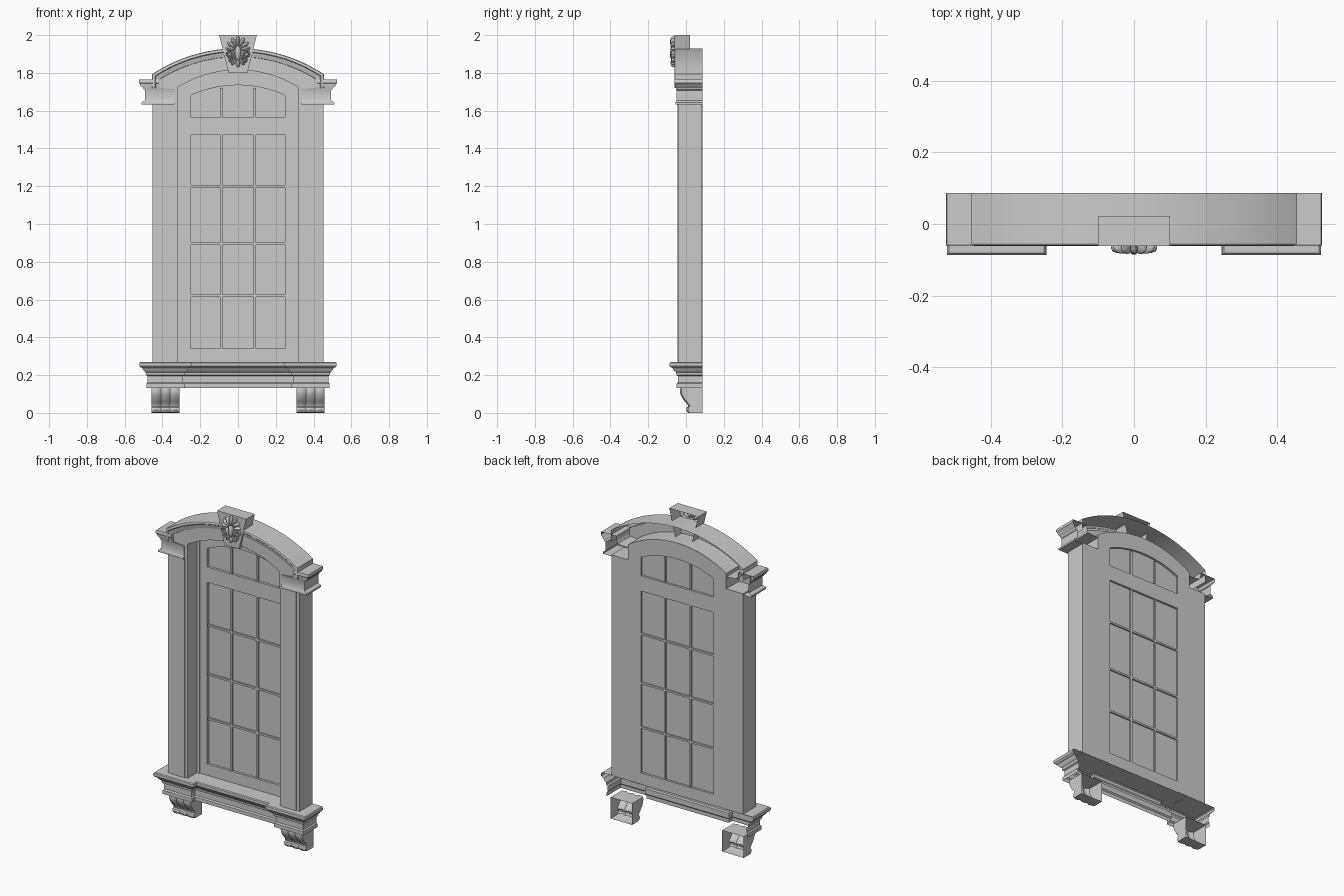
import bpy, bmesh, math
from mathutils import Matrix

if "Cube" in bpy.data.objects:
    bpy.data.objects.remove(bpy.data.objects["Cube"])

BACK = 0.087


def finish(name, bm):
    bmesh.ops.remove_doubles(bm, verts=bm.verts, dist=1e-5)
    bmesh.ops.recalc_face_normals(bm, faces=bm.faces)
    me = bpy.data.meshes.new(name)
    bm.to_mesh(me)
    bm.free()
    ob = bpy.data.objects.new(name, me)
    bpy.context.collection.objects.link(ob)
    bpy.ops.object.select_all(action='DESELECT')
    ob.select_set(True)
    bpy.context.view_layer.objects.active = ob
    bpy.ops.object.shade_smooth_by_angle(angle=math.radians(30))
    return ob


def grid(name, rows, caps=False):
    """Skin a list of equally long point rows; caps fills first and last row."""
    bm = bmesh.new()
    vs = [[bm.verts.new(p) for p in r] for r in rows]
    for a, b in zip(vs, vs[1:]):
        for i in range(len(a) - 1):
            bm.faces.new((a[i], a[i + 1], b[i + 1], b[i]))
    if caps:
        bm.faces.new(vs[0])
        bm.faces.new(vs[-1])
    return finish(name, bm)


def prism(name, pts, y0, y1, back=True):
    """Extrude an x-z outline along y."""
    bm = bmesh.new()
    f = [bm.verts.new((x, y0, z)) for x, z in pts]
    b = [bm.verts.new((x, y1, z)) for x, z in pts]
    bm.faces.new(f)
    if back:
        bm.faces.new(b)
    for i in range(len(pts)):
        j = (i + 1) % len(pts)
        bm.faces.new((f[i], f[j], b[j], b[i]))
    return finish(name, bm)


def box(name, x0, x1, y0, y1, z0, z1):
    return prism(name, [(x0, z0), (x1, z0), (x1, z1), (x0, z1)], y0, y1)


def hoop(hw, zc, r, zbot, n=32):
    """Vertical legs joined by a segmental arch."""
    a = math.asin(hw / r)
    arc = [(r * math.sin(t), zc + r * math.cos(t))
           for t in (-a + 2 * a * i / n for i in range(n + 1))]
    return [(-hw, zbot)] + arc + [(hw, zbot)]


def band(name, outer, inner, y0, y1):
    loop = [(outer, y0), (outer, y1), (inner, y1), (inner, y0), (outer, y0)]
    return grid(name, [[(x, y, z) for x, z in pts] for pts, y in loop])


def opening(d, zbot):
    return hoop(0.317 + d, 1.212, 0.603 + d, zbot)


def arch(d, zbot):
    return hoop(0.455 - d, 1.106, 0.824 - d, zbot)


# Sill: moulded profile following a plan that breaks forward at both ends
def sill_row(d, z, flat=False):
    half = [(0.523 - d, BACK), (0.523 - d, -0.087 + d),
            (0.245 + d, -0.087 + d), (0.245 + d, -0.055 + d)]
    plan = half + [(-x, y) for x, y in reversed(half)]
    return [(x, BACK if flat else y, z) for x, y in plan]


sill = [(0.006, 0.27), (0.001, 0.265), (0, 0.258), (0.001, 0.248), (0.006, 0.242),
        (0.016, 0.238), (0.022, 0.225), (0.034, 0.215), (0.036, 0.2), (0.045, 0.195),
        (0.045, 0.162), (0.038, 0.155), (0.038, 0.132)]
grid("sill", [sill_row(0.006, 0.27, True)] + [sill_row(*p) for p in sill])

# Corbels with three rounded lobes
corbel = [(-0.03, 0.132), (-0.033, 0.115), (-0.03, 0.1), (-0.022, 0.083), (-0.01, 0.065),
          (0.002, 0.052), (0.01, 0.042), (0.012, 0.034), (0.004, 0.028), (0.001, 0.016),
          (0.006, 0.004), (0.014, 0.0)]
for s, side in ((-1, "left"), (1, "right")):
    rows = []
    for i in range(25):
        t = i / 24
        d = 0.009 * (1 - abs(math.sin(3 * math.pi * t)))
        x = s * (0.31 + 0.148 * t)
        rows.append([(x, BACK, 0.132)] + [(x, y + d, z) for y, z in corbel] + [(x, BACK, 0)])
    grid("corbel_" + side, rows, caps=True)

    # Pilaster with raised face
    a, b = sorted((s * 0.317, s * 0.453))
    box("pilaster_" + side, a, b, -0.041, BACK - 0.001, 0.268, 1.64)
    a, b = sorted((s * 0.335, s * 0.43))
    box("pilaster_face_" + side, a, b, -0.046, -0.04, 0.268, 1.64)

    # Capital: base bead, neck and cornice (outer x, inner x, front y, z)
    cap = [(0.523, 0.42, -0.058, 1.765), (0.525, 0.42, -0.06, 1.76), (0.525, 0.42, -0.06, 1.746),
           (0.52, 0.42, -0.057, 1.742), (0.514, 0.415, -0.056, 1.73), (0.502, 0.41, -0.053, 1.72),
           (0.5, 0.335, -0.052, 1.714), (0.492, 0.335, -0.05, 1.708), (0.492, 0.335, -0.05, 1.655),
           (0.5, 0.335, -0.052, 1.65), (0.511, 0.335, -0.055, 1.643), (0.511, 0.335, -0.055, 1.632),
           (0.453, 0.335, -0.044, 1.632)]
    rows = [[(s * o, BACK, z), (s * o, y, z), (s * i, y, z), (s * i, BACK, z)]
            for o, i, y, z in cap]
    o, i, y, z = cap[0]
    rows.insert(0, [(s * o, BACK, z), (s * o, BACK, z), (s * i, BACK, z), (s * i, BACK, z)])
    grid("capital_" + side, rows)

# Arched hood moulding, open at the back
hood = [(0, BACK), (0, -0.054), (0.003, -0.059), (0.008, -0.061), (0.016, -0.061),
        (0.02, -0.057), (0.03, -0.056), (0.036, -0.053), (0.044, -0.052), (0.046, -0.046)]
grid("hood_moulding", [[(x, y, z) for x, z in arch(d, 1.72)] for d, y in hood])
band("arch_fascia", arch(0.04, 1.64), opening(0.015, 1.64), -0.048, -0.038)
band("arch_reveal", opening(0.02, 1.62), opening(0, 1.62), -0.044, BACK - 0.001)

# Window frame, rails, glazing bars and glass
band("window_frame", opening(0.018, 0.27), hoop(0.25, 1.139, 0.596, 0.27), 0.055, BACK)
band("frame_stop", opening(0.005, 0.27), hoop(0.3, 1.2, 0.598, 0.27), 0.048, 0.06)
box("bottom_rail", -0.255, 0.255, 0.055, BACK, 0.268, 0.34)
box("transom", -0.255, 0.255, 0.055, BACK, 1.47, 1.565)
for x in (-0.088, 0.088):
    box("bar_vertical", x - 0.006, x + 0.006, 0.06, 0.083, 0.335, 1.72)
for z in (0.62, 0.895, 1.2):
    box("bar_horizontal", -0.253, 0.253, 0.06, 0.083, z - 0.006, z + 0.006)
prism("glass", hoop(0.255, 1.14, 0.6, 0.33), 0.07, 0.074)

# Keystone, hollow behind
prism("keystone", [(-0.05, 1.8), (0.05, 1.8), (0.1, 2.0), (-0.1, 2.0)], -0.062, 0.022, back=False)

# Carved shell: fanned lobes, side scrolls and a drop
bm = bmesh.new()


def lobe(x, z, w, h, ang, d=0.02):
    m = (Matrix.Translation((x, -0.064, z)) @ Matrix.Rotation(ang, 4, 'Y')
         @ Matrix.Diagonal((w, d, h, 1)))
    bmesh.ops.create_uvsphere(bm, u_segments=16, v_segments=10, radius=1, matrix=m)


for k in range(-3, 4):
    a = k * 0.5
    r = 0.04
    lobe(r * math.sin(a), 1.925 + r * math.cos(a), 0.0105, 0.031 - 0.002 * abs(k), a,
         0.021 - 0.001 * abs(k))
lobe(0, 1.905, 0.016, 0.045, 0, 0.022)
for s in (-1, 1):
    lobe(s * 0.024, 1.895, 0.009, 0.032, s * 0.35, 0.019)
    lobe(s * 0.02, 1.86, 0.009, 0.022, -s * 0.6, 0.017)
    for cx, cz, rad in ((0.045, 1.9, 0.013), (0.033, 1.87, 0.011)):
        for i in range(9):
            t = i * math.tau / 9
            lobe(s * cx + rad * math.cos(t), cz + rad * math.sin(t), 0.006, 0.007, 0, 0.014)
lobe(0, 1.85, 0.011, 0.02, 0, 0.018)
finish("keystone_shell_carving", bm)
